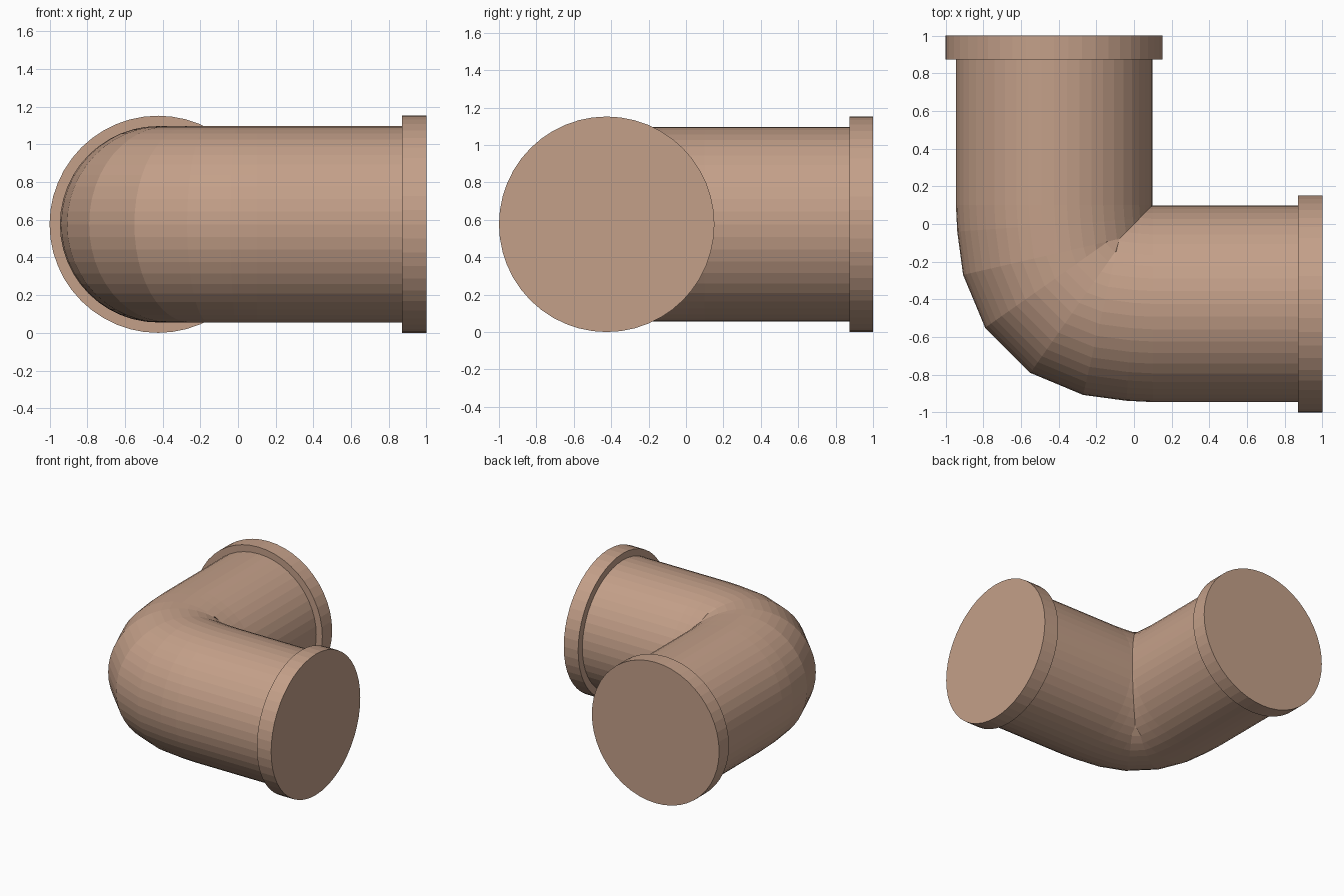
import bpy, bmesh
from math import sin, cos, pi, radians

if "Cube" in bpy.data.objects:
    bpy.data.objects.remove(bpy.data.objects["Cube"])

SIDES = 48
AX, Z = -0.424, 0.576        # axis offset of both arms, axis height
R, R_FLANGE = 0.521, 0.576   # pipe and flange radii

mat = bpy.data.materials.new("clay_brown")
mat.diffuse_color = (0.55, 0.35, 0.25, 1)
mat.use_nodes = True
mat.node_tree.nodes["Principled BSDF"].inputs["Base Color"].default_value = mat.diffuse_color


def sweep(name, stations):
    """Skin circular rings; station = (cx, cy, angle of outward-inward axis, radius)."""
    bm = bmesh.new()
    rings = []
    for cx, cy, a, r in stations:
        rings.append([bm.verts.new((cx + r * cos(t) * cos(a), cy + r * cos(t) * sin(a), Z + r * sin(t)))
                      for t in (2 * pi * i / SIDES for i in range(SIDES))])
    for p, q in zip(rings, rings[1:]):
        for i in range(SIDES):
            j = (i + 1) % SIDES
            bm.faces.new((p[i], p[j], q[j], q[i]))
    bm.faces.new(rings[0])
    bm.faces.new(rings[-1])
    bmesh.ops.recalc_face_normals(bm, faces=bm.faces)
    me = bpy.data.meshes.new(name)
    bm.to_mesh(me)
    bm.free()
    me.materials.append(mat)
    ob = bpy.data.objects.new(name, me)
    bpy.context.collection.objects.link(ob)


# Elbow pipe: half of the bend given by its outer edge points, then mirrored across y = x
half = [(AX, 0.88, 0, R), (AX, 0.10, 0, R)]
for ox, oy, deg in ((-0.938, -0.04, 4), (-0.907, -0.27, 13), (-0.79, -0.55, 35)):
    a = radians(deg)
    half.append((ox + R * cos(a), oy + R * sin(a), a, R))
other = [(y, x, pi / 2 - a, r) for x, y, a, r in reversed(half)]
sweep("elbow_pipe", half + other)

# End flanges
sweep("back_flange", [(AX, y, 0, R_FLANGE) for y in (0.873, 1.0)])
sweep("right_flange", [(x, AX, pi / 2, R_FLANGE) for x in (0.87, 1.0)])
